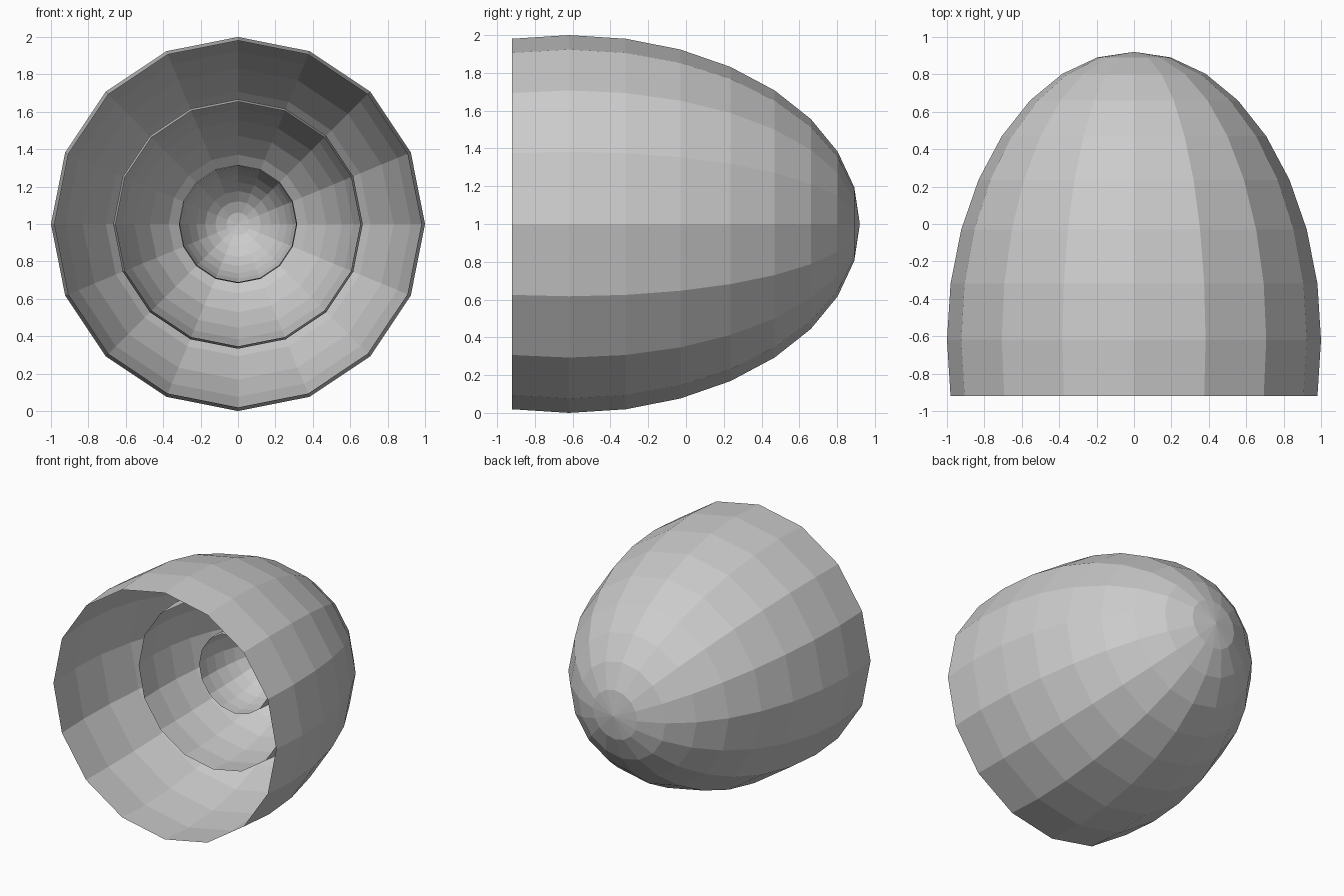
import bpy, bmesh, math
from mathutils import Matrix

if "Cube" in bpy.data.objects:
    bpy.data.objects.remove(bpy.data.objects["Cube"])

STRETCH = 1.54  # length of the dome compared with its radius


def open_shell(name, radius, rim_y):
    """Faceted egg-shaped shell, tip toward +y, open end at rim_y."""
    bm = bmesh.new()
    bmesh.ops.create_uvsphere(bm, u_segments=16, v_segments=16, radius=1)
    # keep the front half plus one ring behind the equator
    bmesh.ops.delete(bm, geom=[v for v in bm.verts if v.co.z < -0.25],
                     context='VERTS')
    rim = STRETCH * math.sin(math.radians(11.25)) * radius
    bmesh.ops.transform(
        bm, verts=bm.verts,
        matrix=Matrix.Translation((0, rim_y + rim, 1))
        @ Matrix.Rotation(math.radians(-90), 4, 'X')
        @ Matrix.Diagonal((radius, radius, radius * STRETCH, 1)))
    mesh = bpy.data.meshes.new(name)
    bm.to_mesh(mesh)
    bm.free()
    obj = bpy.data.objects.new(name, mesh)
    bpy.context.collection.objects.link(obj)
    return obj


# Three nested shells, all open to the front
open_shell("outer_shell", 1.0, -0.92)
open_shell("middle_shell", 0.667, -0.315)
open_shell("inner_shell", 0.317, -0.045)
